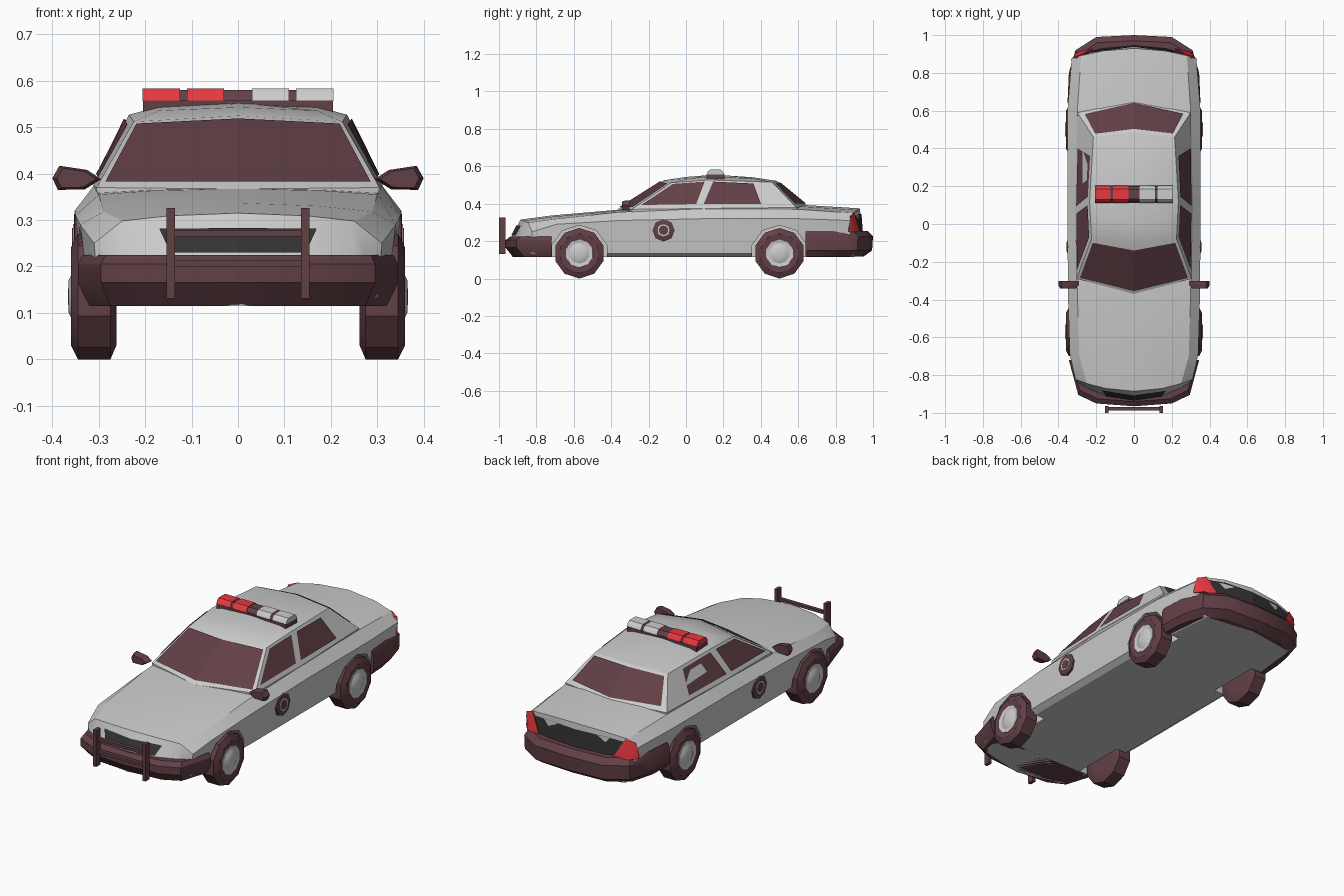
import bpy, bmesh, math
from mathutils import Vector
from mathutils.bvhtree import BVHTree

if "Cube" in bpy.data.objects:
    bpy.data.objects.remove(bpy.data.objects["Cube"])


def material(name, rgb):
    m = bpy.data.materials.new(name)
    m.diffuse_color = (*rgb, 1)
    m.use_nodes = True
    m.node_tree.nodes["Principled BSDF"].inputs["Base Color"].default_value = m.diffuse_color
    return m


MAROON = material("maroon", (0.12, 0.05, 0.06))
DARK = material("dark_grey", (0.033, 0.033, 0.033))
RED = material("red", (0.8, 0.04, 0.05))


def finish(name, bm, mat=None):
    bmesh.ops.recalc_face_normals(bm, faces=bm.faces)
    me = bpy.data.meshes.new(name)
    bm.to_mesh(me)
    bm.free()
    ob = bpy.data.objects.new(name, me)
    bpy.context.collection.objects.link(ob)
    if mat:
        me.materials.append(mat)
    return ob


def loft(name, rings, mat=None):
    bm = bmesh.new()
    vs = [[bm.verts.new(p) for p in r] for r in rings]
    n = len(rings[0])
    for a, b in zip(vs, vs[1:]):
        for i in range(n):
            j = (i + 1) % n
            bm.faces.new((a[i], a[j], b[j], b[i]))
    bm.faces.new(vs[0])
    bm.faces.new(vs[-1])
    return finish(name, bm, mat)


def sym(half):
    """Close a half ring by mirroring it in x."""
    return half + [(-x, y, z) for x, y, z in reversed(half) if x > 0]


def box(name, c, s, mat):
    pts = lambda z: [(c[0] + i * s[0] / 2, c[1] + j * s[1] / 2, z)
                     for i, j in ((-1, -1), (1, -1), (1, 1), (-1, 1))]
    return loft(name, [pts(c[2] - s[2] / 2), pts(c[2] + s[2] / 2)], mat)


def lathe(name, profile, side, y, z, n, mat=None):
    """Turn (x, radius) pairs around an axis parallel to x."""
    return loft(name, [[(side * x, y + r * math.sin(2 * math.pi * i / n),
                         z - r * math.cos(2 * math.pi * i / n)) for i in range(n)]
                       for x, r in profile], mat)


def decal(name, target, axis, sign, pts, mat, lift=0.006):
    """Project a polygon of the x>=0 half onto a surface, on both sides."""
    bvh = BVHTree.FromPolygons([v.co for v in target.data.vertices],
                               [tuple(p.vertices) for p in target.data.polygons])
    bm = bmesh.new()
    for s in (1, -1):
        verts = []
        for a, z in pts:
            d = Vector((0, 0, 0))
            d[axis] = -sign * (s if axis == 0 else 1)
            o = Vector((0, a, z)) if axis == 0 else Vector((s * max(a, 0.0005), 0, z))
            hit, nrm, _, _ = bvh.ray_cast(o - d * 3, d)
            if hit is None:
                continue
            if nrm.dot(d) > 0:
                nrm = -nrm
            p = hit + nrm * lift
            if axis == 1 and a == 0:
                p.x = 0
            verts.append(bm.verts.new(p))
        if len(verts) > 2:
            f = bm.faces.new(verts)
            f.normal_update()
            if f.normal.dot(d) > 0:
                f.normal_flip()
    me = bpy.data.meshes.new(name)
    bm.to_mesh(me)
    bm.free()
    me.materials.append(mat)
    bpy.context.collection.objects.link(bpy.data.objects.new(name, me))


# Lower body: cross-sections along y, bowed at nose and tail
# y, bow, sill width, shoulder width, edge width, shoulder z, edge z, crown z
stations = [(-.93, .12, .27, .28, .25, .205, .22, .225),
            (-.885, .08, .30, .31, .25, .25, .298, .315),
            (-.72, .03, .32, .34, .29, .29, .318, .337),
            (-.36, 0, .33, .35, .30, .31, .355, .368),
            (.10, 0, .33, .352, .31, .32, .375, .385),
            (.60, 0, .33, .352, .30, .32, .37, .395),
            (.93, -.06, .30, .33, .28, .31, .35, .375),
            (.94, -.07, .29, .31, .28, .20, .24, .245)]


def section(y, bow, ws, ww, we, zs, ze, zc):
    half = [(0, .115), (ws - .03, .115), (ws, .135), (ww, zs),
            (we, ze), (we * .6, ze + (zc - ze) * .65), (0, zc)]
    return sym([(x, y + bow * (x / .35) ** 2, z) for x, z in half])


body = loft("body", [section(*s) for s in stations])

# Wheel arches cut from the body
for y in (-.57, .50):
    for s in (-1, 1):
        cut = lathe("arch_cutter", [(.24, .155), (.45, .155)], s, y, .13, 10)
        cut.hide_render = True
        mod = body.modifiers.new("arch", 'BOOLEAN')
        mod.operation, mod.solver, mod.object = 'DIFFERENCE', 'EXACT', cut
        bpy.context.view_layer.objects.active = body
        bpy.ops.object.modifier_apply(modifier=mod.name)
        bpy.data.objects.remove(cut)

# Cabin with domed roof
cabin = loft("cabin", [
    sym([(0, -.37, .33), (.30, -.29, .33), (.305, .12, .33), (.295, .58, .33), (0, .65, .33)]),
    sym([(0, -.37, .367), (.305, -.29, .37), (.312, .12, .375), (.30, .59, .38), (0, .65, .387)]),
    sym([(0, -.12, .525), (.225, -.08, .512), (.235, .12, .527), (.215, .46, .515), (0, .485, .522)]),
    sym([(0, 0, .543), (.17, .02, .536), (.17, .13, .544), (.16, .36, .535), (0, .36, .541)]),
    sym([(0, .10, .551), (.03, .11, .55), (.03, .15, .55), (.03, .22, .549), (0, .23, .55)])])

# Windows, grille and tail panel
decal("windscreen", cabin, 1, -1, [(0, .378), (.285, .378), (.218, .503), (0, .514)], MAROON)
decal("rear_window", cabin, 1, 1, [(0, .397), (.26, .397), (.205, .503), (0, .51)], MAROON)
decal("front_side_window", cabin, 0, 1, [(-.24, .39), (.055, .395), (.10, .515), (-.07, .503)], MAROON)
decal("rear_side_window", cabin, 0, 1, [(.095, .396), (.40, .396), (.36, .505), (.145, .515)], MAROON)
decal("grille", body, 1, -1, [(0, .228), (.145, .228), (.168, .28), (0, .28)], DARK)
decal("tail_panel", body, 1, 1, [(0, .25), (.167, .25), (.25, .25), (.262, .335), (.167, .345), (0, .345)], DARK)

# Bumpers: plan outline stacked at several heights (z, width scale, inset)
def bumper(name, plan, levels, d):
    loft(name, [sym([(x * k, y - d * i * (j < len(plan) - 2), z)
                     for j, (x, y) in enumerate(plan)]) for z, k, i in levels], MAROON)


bumper("front_bumper", [(0, -.965), (.20, -.95), (.295, -.905), (.345, -.72), (0, -.72)],
       [(.115, .93, .04), (.165, 1, 0), (.205, 1, 0), (.225, .97, .025)], -1)
bumper("rear_bumper", [(0, 1.0), (.20, .99), (.31, .92), (.345, .80), (.352, .64), (0, .64)],
       [(.118, .94, .05), (.15, 1, .005), (.225, 1, 0), (.255, .97, .03)], 1)

# Push bar
for s in (-1, 1):
    box("push_bar_post", (s * .145, -.982, .228), (.018, .036, .195), MAROON)
for z in (.272, .206):
    box("push_bar_rail", (0, -.978, z), (.28, .02, .014), MAROON)

# Roof light bar
def bar(name, x0, x1, prof, mat):
    loft(name, [[(x, y, z) for y, z in prof] for x in (x0, x1)], mat)


bar("light_bar_base", -.205, .205, [(.11, .525), (.205, .525), (.205, .558), (.11, .558)], MAROON)
lens = [(.111, .557), (.204, .557), (.196, .574), (.185, .583), (.13, .583), (.119, .574)]
core = [(.114, .555), (.201, .555), (.193, .572), (.183, .580), (.132, .580), (.122, .572)]
bar("light_bar_core", -.2, .2, core, MAROON)
for a, b in ((.03, .11), (.125, .206)):
    bar("red_lens", -b, -a, lens, RED)
    bar("clear_lens", a, b, lens, None)

for s in (-1, 1):
    # Wheels
    for y in (-.57, .50):
        lathe("tyre", [(.262, .08), (.262, .105), (.275, .135), (.345, .135),
                       (.360, .105), (.355, .075)], s, y, .135, 10, MAROON)
        lathe("hub", [(.34, .078), (.358, .075), (.355, .055), (.365, .035), (.366, .012)],
              s, y, .135, 10)
    # Mirrors
    face = [(.295, .388), (.325, .408), (.385, .417), (.40, .39), (.388, .365), (.33, .366)]
    loft("mirror", [[(s * (.35 + (x - .35) * k), y, .39 + (z - .39) * k) for x, z in face]
                    for y, k in ((-.342, .8), (-.325, 1), (-.302, 1))], MAROON)
    # Round door emblem with plain ring
    lathe("door_disc", [(.33, .06), (.351, .06), (.353, .055)], s, -.12, .258, 8, MAROON)
    lathe("door_ring", [(.352, .034), (.356, .033), (.356, .024), (.352, .023)], s, -.12, .258, 12)
    lathe("door_ring_centre", [(.352, .025), (.3575, .025)], s, -.12, .258, 12, MAROON)
    # Tail lights wrapping the corners
    bm = bmesh.new()
    for x, y, z in ((.215, .93, .25), (.275, .90, .352), (.30, .91, .25), (.335, .868, .25),
                    (.322, .882, .335), (.25, .88, .25), (.27, .87, .33)):
        bm.verts.new((s * x, y, z))
    bmesh.ops.convex_hull(bm, input=bm.verts)
    finish("tail_light", bm, RED)

# Smooth shading with crisp edges
for ob in bpy.context.collection.objects:
    ob.select_set(True)
    bpy.context.view_layer.objects.active = ob
bpy.ops.object.shade_smooth_by_angle(angle=math.radians(30))
